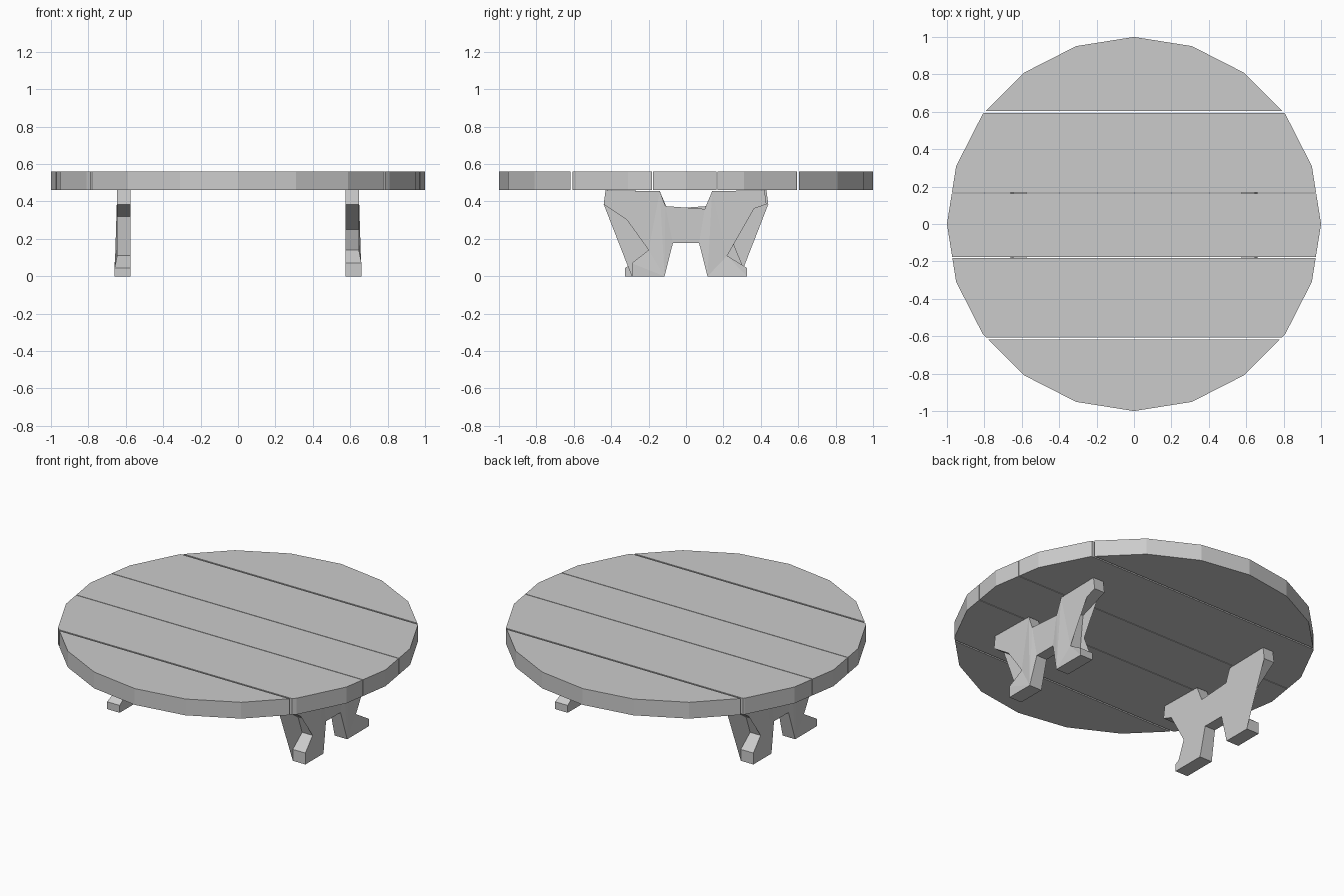
import bpy, bmesh
from math import pi
from mathutils import Matrix

if "Cube" in bpy.data.objects:
    bpy.data.objects.remove(bpy.data.objects["Cube"])


def finish(name, bm):
    bmesh.ops.recalc_face_normals(bm, faces=bm.faces)
    mesh = bpy.data.meshes.new(name)
    bm.to_mesh(mesh)
    bm.free()
    obj = bpy.data.objects.new(name, mesh)
    bpy.context.collection.objects.link(obj)
    return obj


def plank(name, y0, y1):
    """Slice of a 20-sided disc between two y values."""
    bm = bmesh.new()
    bmesh.ops.create_cone(bm, cap_ends=True, segments=20, radius1=1, radius2=1, depth=0.1,
                          matrix=Matrix.Translation((0, 0, 0.51)))
    for y, side in ((y0, -1), (y1, 1)):
        if abs(y) >= 1:
            continue
        geom = bm.verts[:] + bm.edges[:] + bm.faces[:]
        cut = bmesh.ops.bisect_plane(bm, geom=geom, plane_co=(0, y, 0),
                                     plane_no=(0, side, 0), clear_outer=True)
        edges = [e for e in cut['geom_cut'] if isinstance(e, bmesh.types.BMEdge)]
        bmesh.ops.edgeloop_fill(bm, edges=edges)
    return finish(name, bm)


# Round top made of five boards with narrow gaps
bands = [(-1, -0.617), (-0.607, -0.181), (-0.177, 0.164), (0.168, 0.594), (0.604, 1)]
for i, (a, b) in enumerate(bands):
    plank(f"top_plank_{i + 1}", a, b)

# Trestle outline in y, z
outline = [(-0.43, 0.46), (-0.44, 0.385), (-0.24, 0.25), (-0.20, 0.14), (-0.29, 0.07),
           (-0.29, 0), (-0.115, 0), (-0.07, 0.177), (0.07, 0.177), (0.115, 0),
           (0.325, 0), (0.325, 0.045), (0.22, 0.11), (0.245, 0.32), (0.43, 0.385),
           (0.42, 0.46), (0.14, 0.455), (0.10, 0.36), (-0.11, 0.375), (-0.14, 0.455)]


def trestle(name, angle):
    """Flat trestle leg, slightly thicker at the feet."""
    bm = bmesh.new()
    inner = [bm.verts.new((0.575, y, z)) for y, z in outline]
    outer = [bm.verts.new((0.66 if z < 0.1 else 0.646, y, z)) for y, z in outline]
    bm.faces.new(inner)
    bm.faces.new(outer[::-1])
    n = len(outline)
    for i in range(n):
        j = (i + 1) % n
        bm.faces.new((inner[i], outer[i], outer[j], inner[j]))
    bmesh.ops.triangulate(bm, faces=[f for f in bm.faces if len(f.verts) > 4])
    bm.transform(Matrix.Rotation(angle, 4, 'Z'))
    return finish(name, bm)


# The two trestles are half-turn copies of each other
trestle("right_trestle", 0)
trestle("left_trestle", pi)
